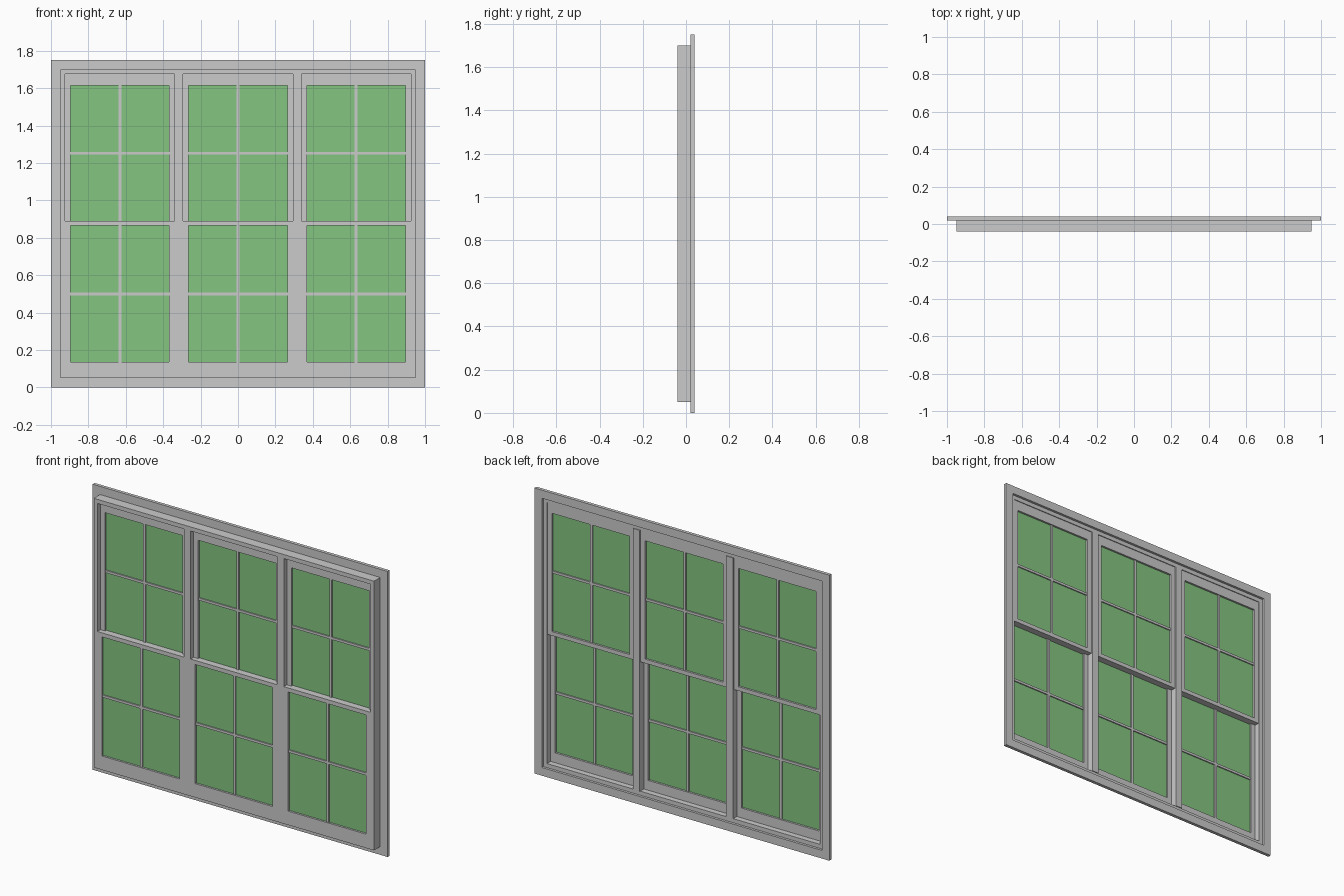
import bpy, bmesh

if "Cube" in bpy.data.objects:
    bpy.data.objects.remove(bpy.data.objects["Cube"])

glass_mat = bpy.data.materials.new("green_glass")
glass_mat.diffuse_color = (0.23, 0.56, 0.22, 1)
glass_mat.use_nodes = True
glass_mat.node_tree.nodes["Principled BSDF"].inputs["Base Color"].default_value = glass_mat.diffuse_color


def finish(name, bm, mat=None):
    bmesh.ops.recalc_face_normals(bm, faces=bm.faces)
    mesh = bpy.data.meshes.new(name)
    bm.to_mesh(mesh)
    bm.free()
    obj = bpy.data.objects.new(name, mesh)
    bpy.context.collection.objects.link(obj)
    if mat:
        mesh.materials.append(mat)
    return obj


def box(name, x0, x1, y0, y1, z0, z1, mat=None):
    bm = bmesh.new()
    bmesh.ops.create_cube(bm, size=1)
    for v in bm.verts:
        v.co = ((x0 + x1) / 2 + v.co.x * (x1 - x0),
                (y0 + y1) / 2 + v.co.y * (y1 - y0),
                (z0 + z1) / 2 + v.co.z * (z1 - z0))
    return finish(name, bm, mat)


def ring(name, outer, inner, y0, y1):
    """Rectangular frame; outer and inner are (x0, x1, z0, z1)."""
    bm = bmesh.new()
    loops = []
    for (x0, x1, z0, z1), y in ((outer, y0), (inner, y0), (inner, y1), (outer, y1)):
        loops.append([bm.verts.new((x, y, z))
                      for x, z in ((x0, z0), (x1, z0), (x1, z1), (x0, z1))])
    for k in range(4):
        a, b = loops[k], loops[(k + 1) % 4]
        for i in range(4):
            j = (i + 1) % 4
            bm.faces.new((a[i], a[j], b[j], b[i]))
    return finish(name, bm)


def sash(name, cx, half, z0, z1, bottom, top, y0, y1):
    """Sash frame with one glass pane and a cross of glazing bars."""
    x0, x1 = cx - half, cx + half
    gx0, gx1, gz0, gz1 = x0 + 0.03, x1 - 0.03, z0 + bottom, z1 - top
    ring(name + "_sash", (x0, x1, z0, z1), (gx0, gx1, gz0, gz1), y0, y1)
    ym, zm, b = (y0 + y1) / 2, (gz0 + gz1) / 2, 0.0075
    box(name + "_glass", gx0, gx1, ym - 0.003, ym + 0.003, gz0, gz1, glass_mat)
    box(name + "_upright_bar", cx - b, cx + b, ym - 0.01, ym + 0.01, gz0, gz1)
    box(name + "_cross_bar", gx0, gx1, ym - 0.01, ym + 0.01, zm - b, zm + b)


# Wide flat trim at the back and the deep frame in front of it
ring("back_trim", (-1, 1, 0, 1.75), (-0.95, 0.95, 0.05, 1.70), 0.02, 0.04)
ring("main_frame", (-0.95, 0.95, 0.05, 1.70), (-0.925, 0.925, 0.075, 1.675), -0.04, 0.025)

# Mullions between the three bays
half = (1.85 - 2 * 0.045) / 6
pitch = 2 * half + 0.045
for side, s in (("left", -1), ("right", 1)):
    c = s * pitch / 2
    box(side + "_mullion", c - 0.0225, c + 0.0225, -0.04, 0.03, 0.075, 1.675)

# Double-hung sashes: the lower one in front, the upper one behind
for bay, k in (("left", -1), ("middle", 0), ("right", 1)):
    sash(bay + "_lower", k * pitch, half, 0.075, 0.89, 0.06, 0.025, -0.04, -0.01)
    sash(bay + "_upper", k * pitch, half, 0.865, 1.675, 0.025, 0.06, -0.01, 0.02)
